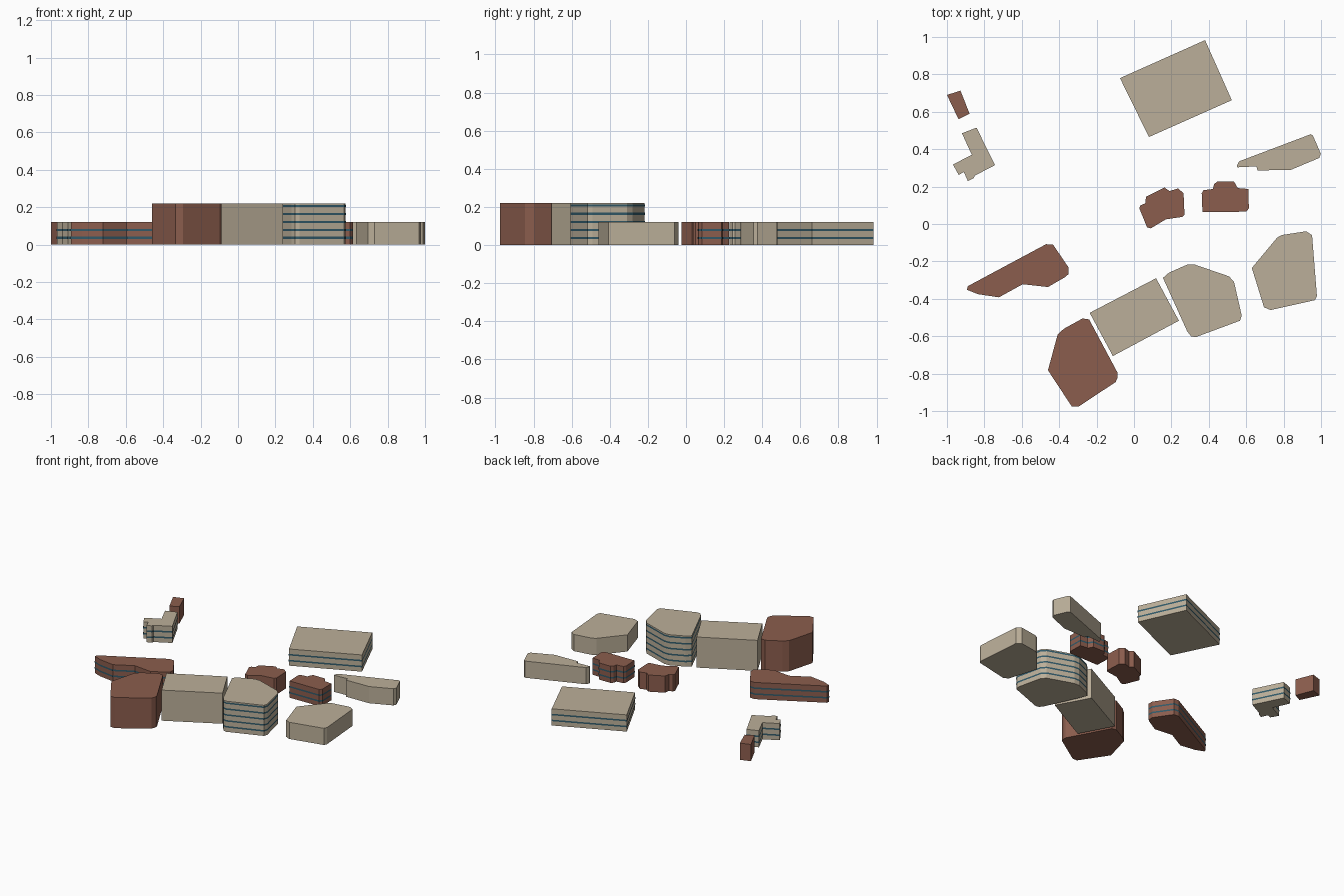
import bpy, bmesh
from mathutils import Vector

if "Cube" in bpy.data.objects:
    bpy.data.objects.remove(bpy.data.objects["Cube"])


def material(name, rgb):
    m = bpy.data.materials.new(name)
    m.diffuse_color = (*rgb, 1)
    m.use_nodes = True
    m.node_tree.nodes["Principled BSDF"].inputs["Base Color"].default_value = m.diffuse_color
    return m


TAN = material("tan_stone", (0.50, 0.43, 0.32))
RED = material("red_brick", (0.26, 0.11, 0.075))
GLASS = material("window_glass", (0.03, 0.10, 0.14))
LOW, HIGH = 0.12, 0.22
FLOOR, FIRST, BAND = 0.0425, 0.037, 0.011


def grow(pts, d):
    """Offset a counter-clockwise outline outward by d with mitred corners."""
    out = []
    for i, p in enumerate(pts):
        e1 = (p - pts[i - 1]).normalized()
        e2 = (pts[(i + 1) % len(pts)] - p).normalized()
        n1, n2 = Vector((e1.y, -e1.x)), Vector((e2.y, -e2.x))
        out.append(p + (n1 + n2) * d / (1 + n1.dot(n2)))
    return out


def walls(bm, pts, z0, z1):
    lo = [bm.verts.new((p.x, p.y, z0)) for p in pts]
    hi = [bm.verts.new((p.x, p.y, z1)) for p in pts]
    for i in range(len(pts)):
        j = (i + 1) % len(pts)
        bm.faces.new((lo[i], lo[j], hi[j], hi[i]))
    return lo, hi


def finish(bm, name, mat):
    me = bpy.data.meshes.new(name)
    bm.to_mesh(me)
    bm.free()
    me.materials.append(mat)
    bpy.context.collection.objects.link(bpy.data.objects.new(name, me))


def building(name, outline, height, mat, windows=False):
    # outline is given clockwise seen from above
    pts = [Vector(p) for p in reversed(outline)]
    bm = bmesh.new()
    lo, hi = walls(bm, pts, 0, height)
    bm.faces.new(hi)
    bm.faces.new(lo[::-1])
    finish(bm, name, mat)
    if windows:
        # window bands, one per storey, just proud of the wall
        bm = bmesh.new()
        ring = grow(pts, 0.0015)
        z = FIRST
        while z < height:
            walls(bm, ring, z - BAND / 2, z + BAND / 2)
            z += FLOOR
        finish(bm, name + "_window_bands", GLASS)


# low blocks at the back
building("large_hall", [(-.075, .78), (.38, .983), (.523, .662), (.08, .465)], LOW, TAN, True)
building("small_annex", [(-1, .69), (-.928, .713), (-.879, .59), (-.938, .56)], LOW, RED)
building("corner_block", [(-.92, .485), (-.842, .515), (-.743, .315), (-.852, .258), (-.856, .245),
                          (-.888, .229), (-.91, .278), (-.937, .262), (-.968, .318), (-.867, .37)],
         LOW, TAN, True)
building("wedge_block", [(.55, .31), (.562, .335), (.945, .48), (.957, .472), (.999, .375), (.99, .353),
                         (.84, .29), (.66, .286), (.655, .308), (.553, .303)], LOW, TAN)

# low blocks in the middle
building("stepped_house_left", [(.028, .085), (.035, .1), (.06, .11), (.064, .145), (.163, .195),
                                (.19, .176), (.235, .19), (.265, .165), (.27, .05), (.26, .038),
                                (.17, .025), (.09, -.023), (.07, -.018)], LOW, RED)
building("stepped_house_right", [(.362, .165), (.372, .181), (.422, .187), (.428, .212), (.443, .226),
                                 (.535, .226), (.555, .192), (.612, .187), (.614, .083), (.6, .066),
                                 (.366, .063)], LOW, RED, True)
building("bent_wing", [(-.893, -.352), (-.888, -.332), (-.47, -.108), (-.433, -.11), (-.35, -.232),
                       (-.35, -.268), (-.37, -.285), (-.46, -.337), (-.595, -.322), (-.722, -.392),
                       (-.835, -.375)], LOW, RED, True)
building("east_block", [(.63, -.235), (.765, -.073), (.79, -.059), (.92, -.039), (.952, -.06),
                        (.978, -.385), (.968, -.407), (.73, -.46), (.695, -.445)], LOW, TAN)

# tall row at the front
building("tall_red_tower", [(-.46, -.782), (-.408, -.59), (-.375, -.56), (-.275, -.505), (-.24, -.51),
                            (-.087, -.797), (-.087, -.82), (-.098, -.845), (-.295, -.975), (-.333, -.975)],
         HIGH, RED)
building("tall_middle_block", [(-.237, -.475), (.118, -.29), (.24, -.517), (-.113, -.706)], HIGH, TAN)
building("tall_striped_block", [(.155, -.288), (.187, -.26), (.285, -.217), (.325, -.217), (.508, -.28),
                                (.535, -.31), (.576, -.49), (.567, -.517), (.33, -.605), (.305, -.6),
                                (.285, -.575)], HIGH, TAN, True)
